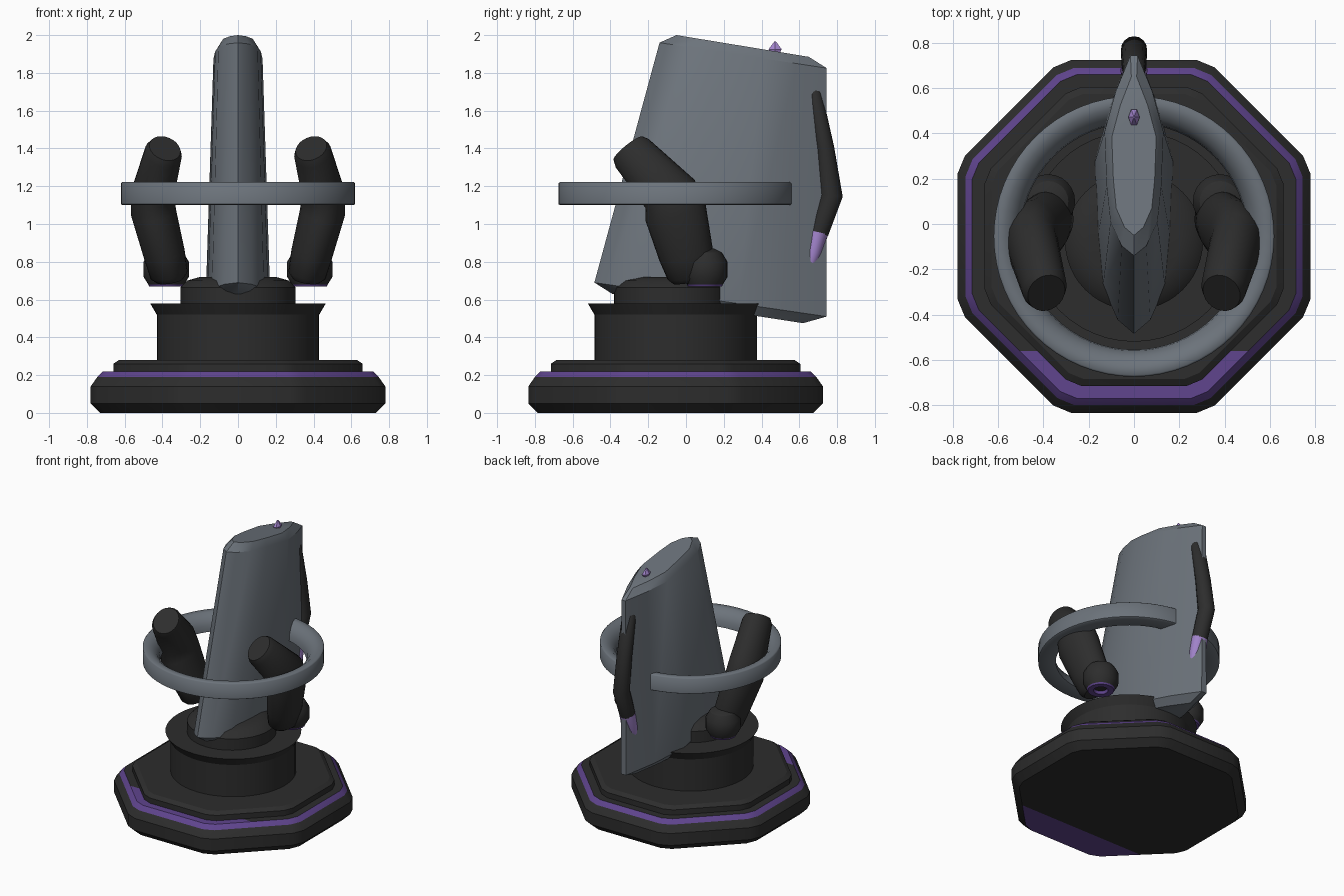
import bpy, bmesh, math
from mathutils import Vector

if "Cube" in bpy.data.objects:
    bpy.data.objects.remove(bpy.data.objects["Cube"])

CY = -0.055  # centre of the round parts


def material(name, rgb):
    m = bpy.data.materials.new(name)
    m.diffuse_color = (*rgb, 1)
    m.use_nodes = True
    m.node_tree.nodes["Principled BSDF"].inputs["Base Color"].default_value = m.diffuse_color
    return m


DARK = material("charcoal", (0.026, 0.026, 0.026))
GREY = material("slate grey", (0.150, 0.172, 0.198))
PURPLE = material("purple", (0.115, 0.058, 0.270))
LILAC = material("lilac", (0.36, 0.23, 0.60))


def loft(name, rings, mats, rule=None, cut_y=None, angle=32):
    """Skin closed rings of equal length, cap both ends, colour by rule."""
    bm = bmesh.new()
    vs = [[bm.verts.new(p) for p in r] for r in rings]
    n = len(rings[0])
    for a, b in zip(vs, vs[1:]):
        for i in range(n):
            j = (i + 1) % n
            bm.faces.new((a[i], a[j], b[j], b[i]))
    bm.faces.new(vs[0][::-1])
    bm.faces.new(vs[-1])
    if cut_y is not None:
        bmesh.ops.bisect_plane(bm, geom=bm.verts[:] + bm.edges[:] + bm.faces[:],
                               plane_co=(0, cut_y, 0), plane_no=(0, 1, 0))
    bmesh.ops.recalc_face_normals(bm, faces=bm.faces)
    if rule:
        for f in bm.faces:
            f.material_index = rule(f.calc_center_median(), f.normal)
    me = bpy.data.meshes.new(name)
    bm.to_mesh(me)
    bm.free()
    for m in mats:
        me.materials.append(m)
    ob = bpy.data.objects.new(name, me)
    bpy.context.collection.objects.link(ob)
    bpy.ops.object.select_all(action='DESELECT')
    bpy.context.view_layer.objects.active = ob
    ob.select_set(True)
    bpy.ops.object.shade_smooth_by_angle(angle=math.radians(angle))
    return ob


def octagon(a, z):
    """Octagon of apothem a with small cut corners."""
    h = a * (math.tan(math.pi / 8) - 0.06)
    pts = []
    for k in range(8):
        c, s = math.cos(k * math.pi / 4), math.sin(k * math.pi / 4)
        for t in (-h, h):
            pts.append((a * c - t * s, CY + a * s + t * c, z))
    return pts


def circle(r, z, x=0, y=CY, n=48):
    return [(x + r * math.cos(2 * math.pi * i / n),
             y + r * math.sin(2 * math.pi * i / n), z) for i in range(n)]


def sweep(path, radii, n=24):
    """Elliptical rings along a path; radii are (sideways, depth)."""
    p = [Vector(q) for q in path]
    rings = []
    for i, c in enumerate(p):
        d0 = (p[i] - p[max(i - 1, 0)]).normalized()
        d1 = (p[min(i + 1, len(p) - 1)] - p[i]).normalized()
        t = (d0 + d1).normalized()
        u = Vector((1, 0, 0))
        u = (u - t * u.dot(t)).normalized()
        v = t.cross(u)
        a, b = radii[i]
        rings.append([c + u * a * math.cos(2 * math.pi * k / n)
                      + v * b * math.sin(2 * math.pi * k / n) for k in range(n)])
    return rings


# Octagonal base: purple rim stripe, and purple front part on the flat top and underside
def base_rule(c, nrm):
    if 0.19 < c.z < 0.2199:
        return 1
    return int(abs(nrm.z) > 0.95 and c.y < -0.56)


loft("base", [octagon(a, z) for a, z in
              ((0.73, 0), (0.78, 0.05), (0.78, 0.14), (0.745, 0.19), (0.715, 0.22), (0.6, 0.22))],
     [DARK, PURPLE], base_rule, cut_y=-0.56)
loft("base_step", [octagon(a, z) for a, z in
                   ((0.66, 0.21), (0.66, 0.26), (0.63, 0.28))], [DARK])

# Round column with flared lip, and the domed hub on it
loft("column", [circle(r, z) for r, z in
                ((0.43, 0.27), (0.43, 0.52), (0.465, 0.58))], [DARK], angle=25)
loft("hub", [circle(r, z, y=-0.075) for r, z in
             ((0.305, 0.57), (0.305, 0.665), (0.27, 0.70), (0.2, 0.72))], [DARK])

# Upright blade body: pointed section, raked front edge, sloping top and bottom
SECTION = ((0.05, 0.42), (0.17, 0.80), (0.35, 0.93), (0.62, 1.0), (0.82, 0.62), (1.0, 0.12))


def body_ring(zf, yf, zb, yb, w):
    half = [(w * s, yf + (yb - yf) * f, zf + (zb - zf) * f) for f, s in SECTION]
    return ([(0, yf, zf)] + half + [(-x, y, z) for x, y, z in reversed(half)])


loft("blade_body", [body_ring(0.63, -0.39, 0.475, 0.62, 0.14),
                    body_ring(0.69, -0.485, 0.51, 0.745, 0.172),
                    body_ring(1.96, -0.14, 1.825, 0.745, 0.13),
                    body_ring(2.00, -0.05, 1.885, 0.65, 0.098)], [GREY])

# Hoop around the body
prof = ((0.62, 1.105), (0.62, 1.215), (0.612, 1.222), (0.57, 1.22), (0.53, 1.19),
        (0.505, 1.15), (0.50, 1.105), (0.51, 1.10), (0.612, 1.10))
bm = bmesh.new()
N = 64
cols = [[bm.verts.new((r * math.cos(2 * math.pi * i / N),
                       CY + r * math.sin(2 * math.pi * i / N), z)) for r, z in prof]
        for i in range(N)]
for i in range(N):
    a, b = cols[i], cols[(i + 1) % N]
    for k in range(len(prof)):
        m = (k + 1) % len(prof)
        bm.faces.new((a[k], b[k], b[m], a[m]))
bmesh.ops.recalc_face_normals(bm, faces=bm.faces)
me = bpy.data.meshes.new("hoop")
bm.to_mesh(me)
bm.free()
me.materials.append(GREY)
hoop = bpy.data.objects.new("hoop", me)
bpy.context.collection.objects.link(hoop)
bpy.ops.object.select_all(action='DESELECT')
bpy.context.view_layer.objects.active = hoop
hoop.select_set(True)
bpy.ops.object.shade_smooth_by_angle(angle=math.radians(50))

# Bent arms with round joints, left and right
for s, side in ((-1, "left"), (1, "right")):
    loft(side + "_arm", sweep(
        [(s * 0.36, 0.03, 0.70), (s * 0.365, 0.025, 0.73), (s * 0.39, 0.0, 0.84),
         (s * 0.447, -0.055, 1.06), (s * 0.452, -0.085, 1.16),
         (s * 0.395, -0.285, 1.375), (s * 0.387, -0.305, 1.40)],
        [(0.07, 0.10), (0.10, 0.125), (0.11, 0.145), (0.12, 0.165), (0.115, 0.15),
         (0.10, 0.115), (0.085, 0.10)]), [DARK], angle=40)
    loft(side + "_joint", [circle(r, z, s * 0.38, 0.1, 24) for r, z in
                           ((0.045, 0.69), (0.05, 0.668), (0.09, 0.668), (0.095, 0.68),
                            (0.12, 0.72), (0.12, 0.80), (0.09, 0.85), (0.05, 0.87))],
         [DARK, PURPLE], lambda c, nrm: int(c.z < 0.679))

# Hanging tail on the back edge, with its lilac tip
loft("tail", sweep(
    [(0, 0.66, 1.735), (0, 0.678, 1.69), (0, 0.735, 1.40), (0, 0.77, 1.15), (0, 0.70, 0.955)],
    [(0.025, 0.02), (0.05, 0.042), (0.055, 0.05), (0.058, 0.06), (0.055, 0.055)], 16), [DARK])
loft("tail_tip", sweep(
    [(0, 0.70, 0.957), (0, 0.675, 0.85), (0, 0.635, 0.72), (0, 0.606, 0.65)],
    [(0.057, 0.054), (0.06, 0.047), (0.04, 0.027), (0.008, 0.006)], 16), [LILAC])

# Small crystal on top
loft("crystal", [[(0.025 * k * math.cos(i * math.pi / 3), 0.472 + 0.04 * k * math.sin(i * math.pi / 3), z)
                  for i in range(6)] for k, z in ((0.5, 1.89), (1, 1.925), (0.15, 1.965))], [LILAC])
